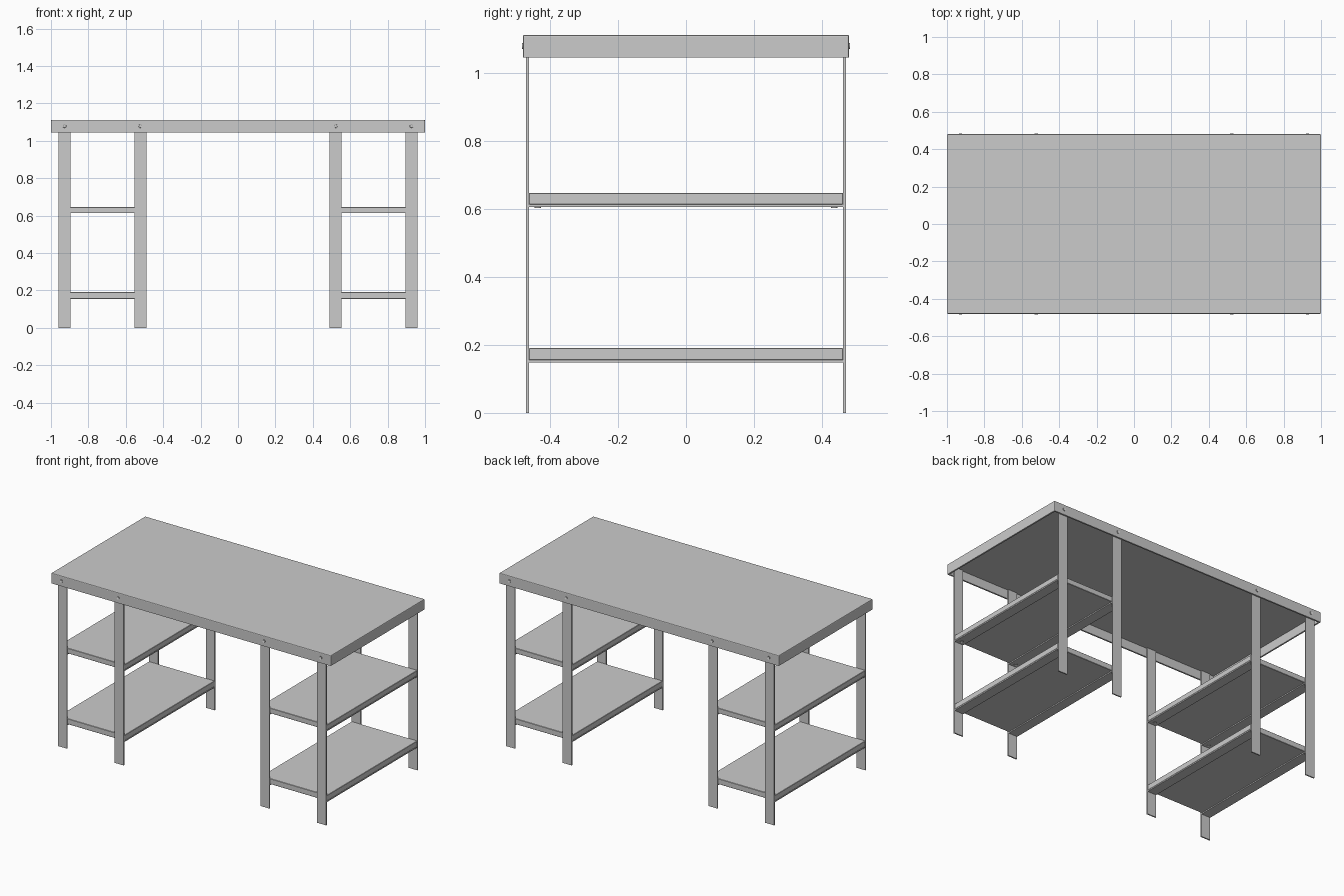
import bpy, bmesh
from mathutils import Matrix, Vector
from math import radians

if "Cube" in bpy.data.objects:
    bpy.data.objects.remove(bpy.data.objects["Cube"])


def finish(name, bm):
    bmesh.ops.recalc_face_normals(bm, faces=bm.faces)
    mesh = bpy.data.meshes.new(name)
    bm.to_mesh(mesh)
    bm.free()
    ob = bpy.data.objects.new(name, mesh)
    bpy.context.collection.objects.link(ob)
    return ob


def box_mesh(lo, hi):
    lo, hi = Vector(lo), Vector(hi)
    bm = bmesh.new()
    bmesh.ops.create_cube(bm, size=1, matrix=Matrix.Translation((lo + hi) / 2)
                          @ Matrix.Diagonal((*(hi - lo), 1)))
    return bm


def box(name, lo, hi):
    return finish(name, box_mesh(lo, hi))


def bevel(ob, width, segments):
    m = ob.modifiers.new("Bevel", 'BEVEL')
    m.width, m.segments = width, segments
    m.limit_method = 'ANGLE'


def bolt(name, loc, rot):
    # round head with a recessed hexagonal socket
    bm = bmesh.new()
    bmesh.ops.create_cone(bm, cap_ends=True, segments=18, radius1=0.010,
                          radius2=0.009, depth=0.006)
    ob = finish(name, bm)
    bm = bmesh.new()
    bm.from_mesh(ob.data)
    bm.faces.ensure_lookup_table()
    cap = max(bm.faces, key=lambda f: f.calc_center_median().z)
    bmesh.ops.inset_region(bm, faces=[cap], thickness=0.004)
    bmesh.ops.translate(bm, verts=cap.verts, vec=(0, 0, -0.002))
    bm.to_mesh(ob.data)
    bm.free()
    ob.location = loc
    ob.rotation_euler = rot


# Folded sheet table top, open underneath
bm = box_mesh((-1, -0.48, 1.045), (1, 0.48, 1.112))
bottom = min(bm.faces, key=lambda f: f.calc_center_median().z)
bmesh.ops.delete(bm, geom=[bottom], context='FACES_ONLY')
top = finish("table_top", bm)
bevel(top, 0.005, 2)
shell = top.modifiers.new("Sheet", 'SOLIDIFY')
shell.thickness = 0.010
shell.offset = -1

LEG_X = ((0.49, 0.554), (0.895, 0.96))   # inner and outer leg columns
SHELVES = (("lower", 0.155, 0.191), ("upper", 0.613, 0.647))

for side, sx in (("left", -1), ("right", 1)):
    for col, (a, b) in zip(("inner", "outer"), LEG_X):
        x0, x1 = sorted((a * sx, b * sx))
        xm = (x0 + x1) / 2
        for end, sy in (("front", -1), ("back", 1)):
            # Flat bar legs reaching up inside the table top rim
            y0, y1 = sorted((sy * 0.462, sy * 0.470))
            box(f"{side}_{col}_{end}_leg", (x0, y0, 0), (x1, y1, 1.102))
            # Bolts through the rim and under the upper shelf
            bolt(f"{side}_{col}_{end}_rim_bolt", (xm, sy * 0.480, 1.079),
                 (radians(-90 * sy), 0, 0))
            bolt(f"{side}_{col}_{end}_shelf_bolt", (xm, sy * 0.436, 0.606),
                 (radians(180), 0, 0))
        # Flat cross bars carrying the shelves
        for level, z0, z1 in SHELVES:
            box(f"{side}_{col}_{level}_bar", (x0, -0.462, z0 - 0.007),
                (x1, 0.462, z0))
    # Shelves
    x0, x1 = sorted((0.49 * sx, 0.96 * sx))
    for level, z0, z1 in SHELVES:
        shelf = box(f"{side}_{level}_shelf", (x0, -0.462, z0), (x1, 0.462, z1))
        bevel(shelf, 0.002, 1)
